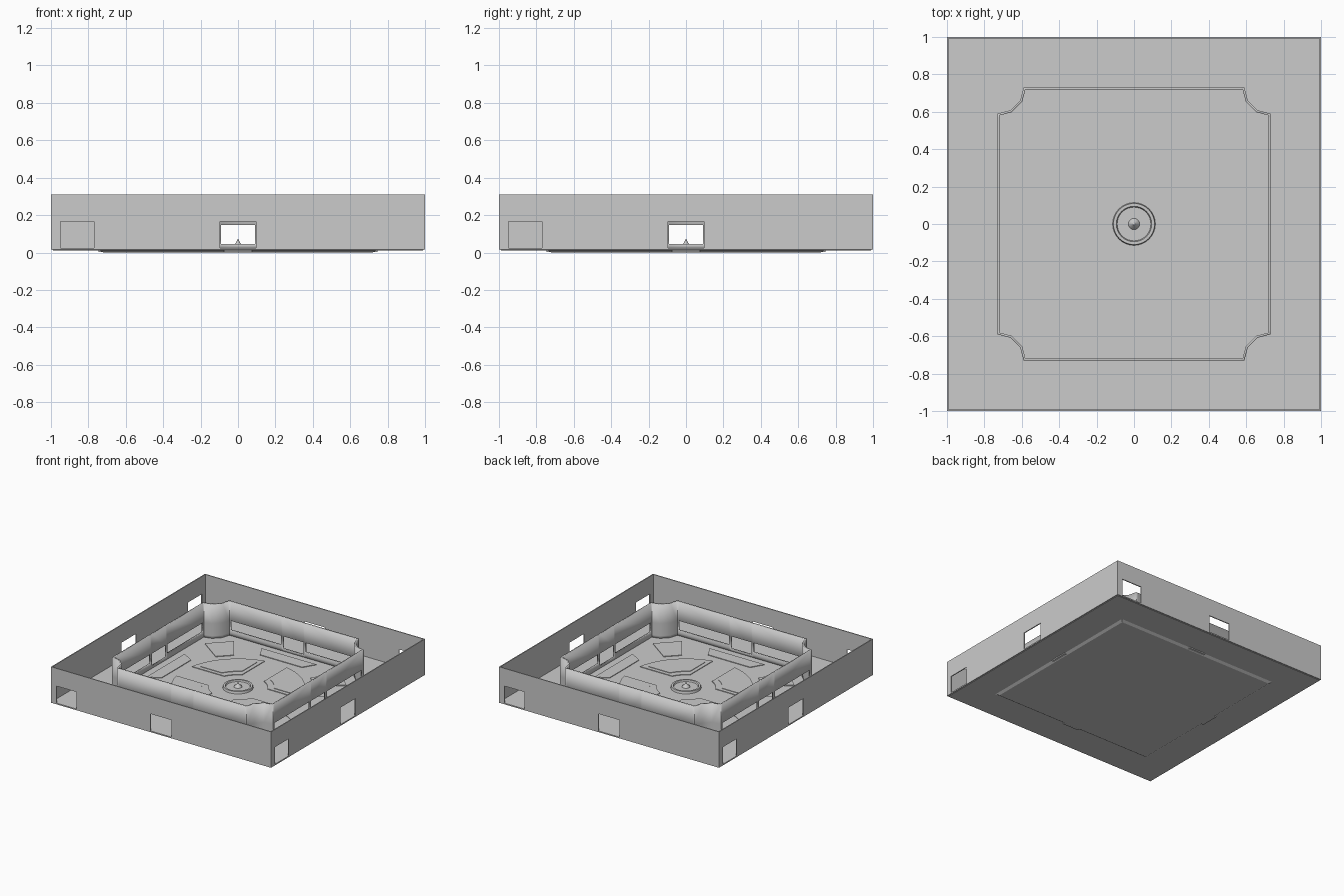
import bpy
import bmesh
from math import sin, cos, asin, pi, radians
from mathutils import Vector

cube = bpy.data.objects.get("Cube")
if cube:
    bpy.data.objects.remove(cube, do_unlink=True)

grey = bpy.data.materials.new("plain grey")
grey.use_nodes = True
grey.diffuse_color = (0.6, 0.6, 0.6, 1)
grey.node_tree.nodes["Principled BSDF"].inputs["Base Color"].default_value = (0.6, 0.6, 0.6, 1)


def finish(name, bm, smooth=False):
    mesh = bpy.data.meshes.new(name)
    bm.to_mesh(mesh)
    bm.free()
    mesh.materials.append(grey)
    obj = bpy.data.objects.new(name, mesh)
    bpy.context.collection.objects.link(obj)
    if smooth:
        bpy.ops.object.select_all(action="DESELECT")
        obj.select_set(True)
        bpy.context.view_layer.objects.active = obj
        bpy.ops.object.shade_smooth_by_angle(angle=radians(40))
    return obj


def turn(p, k):
    """Quarter turns about the centre."""
    x, y = p
    for _ in range(k):
        x, y = -y, x
    return x, y


def wall(name, side, levels, thickness, smooth=False):
    """Closed wall; side holds (x, y, open rows) and is repeated by quarter turns."""
    bm = bmesh.new()
    path = [(turn(p[:2], k), p[2]) for k in range(4) for p in side]
    grid = [[bm.verts.new((*p, z)) for z in levels] for p, _ in path]
    for i, (_, holes) in enumerate(path):
        a, b = grid[i], grid[(i + 1) % len(grid)]
        for r in range(len(levels) - 1):
            if r not in holes:
                bm.faces.new((a[r], b[r], b[r + 1], a[r + 1]))
    obj = finish(name, bm, smooth)
    solid = obj.modifiers.new("thickness", "SOLIDIFY")
    solid.thickness = thickness
    solid.offset = -1
    solid.use_even_offset = True
    return obj


def slab(name, outline, z0, z1, grow=1.0):
    """Flat plate from an outline, its top scaled by grow."""
    bm = bmesh.new()
    low = [bm.verts.new((x, y, z0)) for x, y in outline]
    high = [bm.verts.new((x * grow, y * grow, z1)) for x, y in outline]
    bm.faces.new(low[::-1])
    bm.faces.new(high)
    for i in range(len(low)):
        j = (i + 1) % len(low)
        bm.faces.new((low[i], low[j], high[j], high[i]))
    bmesh.ops.recalc_face_normals(bm, faces=bm.faces)
    return finish(name, bm)


def square(h):
    return [(-h, -h), (h, -h), (h, h), (-h, h)]


def arc(r, a0, a1, steps):
    return [(r * cos(a0 + (a1 - a0) * i / steps), r * sin(a0 + (a1 - a0) * i / steps))
            for i in range(steps + 1)]


def sector(r0, r1, gap):
    """Quarter ring piece that leaves straight aisles of half width gap."""
    a, b = asin(gap / r1), asin(gap / r0)
    return arc(r1, a, pi / 2 - a, 12) + arc(r0, pi / 2 - b, b, 6)


# Floor and raised base plate
slab("floor", square(0.99), 0.012, 0.025, 1.01)
slab("base_plate", square(0.72), 0, 0.013, 1.03)

# Outer wall with a corner and a middle opening on every side
wall("outer_wall", [(-1, -1, ()), (-0.95, -1, (1,)), (-0.77, -1, ()),
                    (-0.095, -1, (1,)), (0.095, -1, ())],
     [0.015, 0.025, 0.165, 0.31], 0.008)

# Inner wall with scooped corners and a row of low openings
R, E = 0.14, 0.73
side = [(-E + R, -E, ()), (-0.57, -E, (2,)), (-0.11, -E, ()), (-0.092, -E, (1, 2)),
        (0.092, -E, ()), (0.11, -E, (2,)), (0.57, -E, ()), (E - R, -E, ())]
side += [(E - R * cos(t * pi / 6), -E + R * sin(t * pi / 6), ()) for t in (1, 2)]
wall("inner_wall", side, [0.02, 0.045, 0.07, 0.147, 0.305], 0.012, True)

# Shallow floor panels and base tabs, one set per quarter
diagonal = [(0.56, -0.07), (0.8, -0.11), (0.8, 0.11), (0.56, 0.07)]
c = cos(pi / 4)
for k in range(4):
    def place(points):
        return [turn(p, k) for p in points]

    slab(f"sector_panel_{k}", place(sector(0.22, 0.5, 0.1)), 0.024, 0.03)
    slab(f"sector_inset_{k}", place(sector(0.27, 0.45, 0.13)), 0.029, 0.034)
    slab(f"corner_strip_{k}", place([((x - y) * c, (x + y) * c) for x, y in diagonal]),
         0.024, 0.03)
    slab(f"edge_panel_{k}", place([(-0.25, -0.66), (0.25, -0.66), (0.19, -0.56), (-0.19, -0.56)]),
         0.024, 0.03)
    slab(f"base_tab_{k}", place([(-0.075, -0.745), (0.075, -0.745), (0.075, -0.7), (-0.075, -0.7)]),
         0.003, 0.014)

# Central dish with a pointed stud
bm = bmesh.new()
profile = [(0, 0.022), (0.115, 0.022), (0.11, 0.043), (0.095, 0.043), (0.09, 0.032),
           (0.03, 0.032), (0.026, 0.04), (0.012, 0.05), (0.006, 0.062), (0, 0.075)]
verts = [bm.verts.new((r, 0, z)) for r, z in profile]
edges = [bm.edges.new(pair) for pair in zip(verts, verts[1:])]
bmesh.ops.spin(bm, geom=verts + edges, cent=(0, 0, 0), axis=(0, 0, 1),
               angle=2 * pi, steps=32)
bmesh.ops.remove_doubles(bm, verts=bm.verts, dist=0.0005)
bmesh.ops.recalc_face_normals(bm, faces=bm.faces)
finish("central_dish", bm, True)
